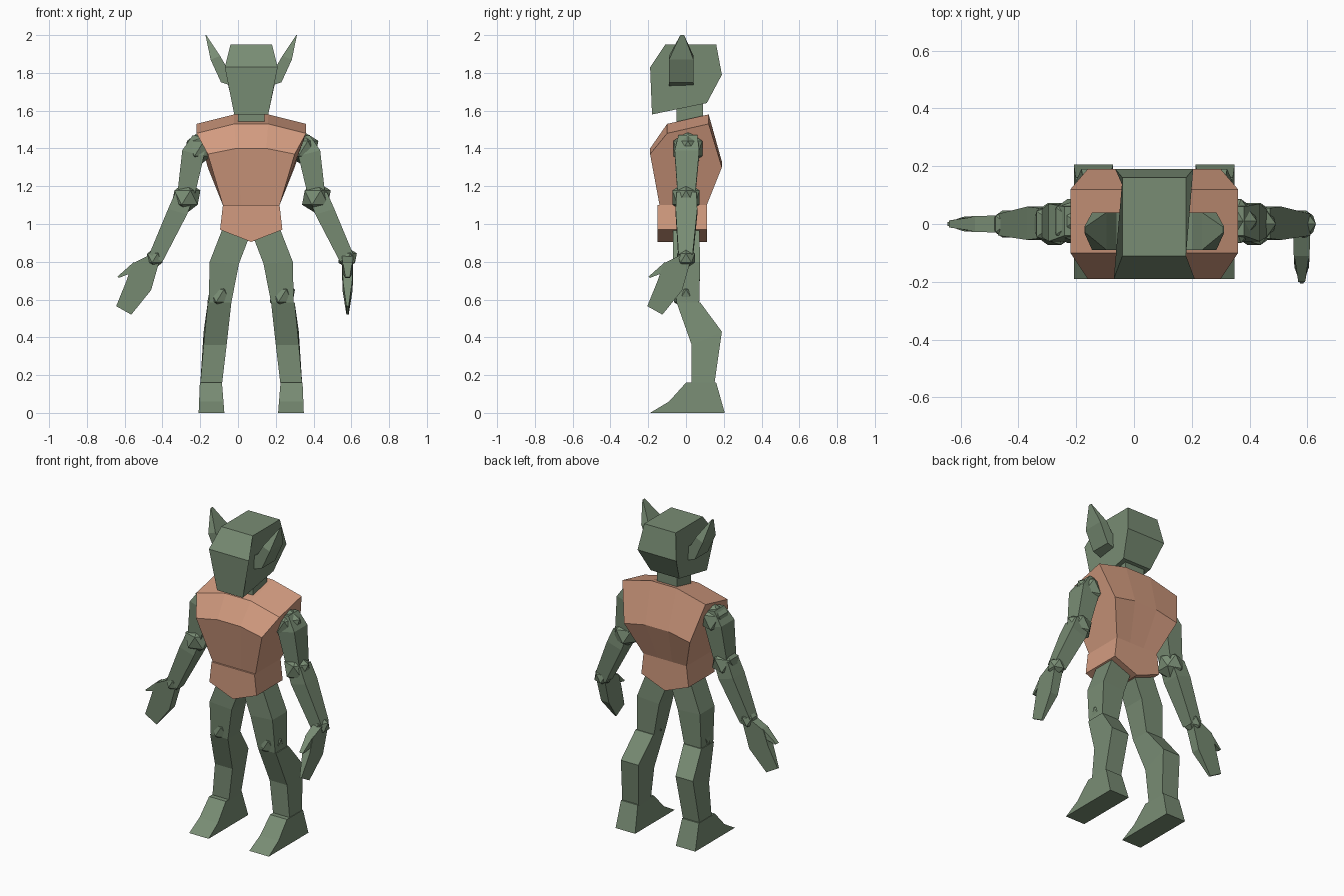
import bpy, bmesh
from mathutils import Vector

if "Cube" in bpy.data.objects:
    bpy.data.objects.remove(bpy.data.objects["Cube"], do_unlink=True)

CX = 0.07  # body midline


def material(name, rgb):
    m = bpy.data.materials.new(name)
    m.use_nodes = True
    m.diffuse_color = (*rgb, 1)
    m.node_tree.nodes["Principled BSDF"].inputs["Base Color"].default_value = (*rgb, 1)
    return m


SKIN = material("green_skin", (0.19, 0.265, 0.175))
SHIRT = material("tan_shirt", (0.65, 0.33, 0.215))


def finish(name, bm, mat):
    bmesh.ops.recalc_face_normals(bm, faces=bm.faces)
    mesh = bpy.data.meshes.new(name)
    bm.to_mesh(mesh)
    bm.free()
    mesh.materials.append(mat)
    obj = bpy.data.objects.new(name, mesh)
    bpy.context.collection.objects.link(obj)
    return obj


def loft(name, rings, mat):
    """Skin a list of equal-length point rings and cap both ends."""
    bm = bmesh.new()
    rows = [[bm.verts.new(p) for p in ring] for ring in rings]
    n = len(rows[0])
    for a, b in zip(rows, rows[1:]):
        for i in range(n):
            j = (i + 1) % n
            bm.faces.new((a[i], a[j], b[j], b[i]))
    bm.faces.new(rows[0])
    bm.faces.new(rows[-1][::-1])
    return finish(name, bm, mat)


def section(s, inner, outer, y0, y1):
    """Rectangle spanning two (offset, z) points, on side s of the midline."""
    (xi, zi), (xo, zo) = inner, outer
    return [(CX + s * xi, y0, zi), (CX + s * xo, y0, zo),
            (CX + s * xo, y1, zo), (CX + s * xi, y1, zi)]


def joint(name, center, radius):
    bm = bmesh.new()
    bmesh.ops.create_icosphere(bm, subdivisions=1, radius=radius)
    bmesh.ops.translate(bm, verts=bm.verts, vec=Vector(center))
    return finish(name, bm, SKIN)


# Head: side profile (y, z, half width) lofted across
profile = [(-0.18, 1.58, 0.09), (-0.19, 1.83, 0.14), (-0.11, 1.95, 0.11),
           (0.16, 1.95, 0.11), (0.19, 1.79, 0.135), (0.11, 1.64, 0.1)]
loft("head", [[(CX + s * w, y, z) for y, z, w in profile] for s in (-1, 1)], SKIN)

# Neck
loft("neck", [[(CX + x, y, z) for x, y in ((-0.07, -0.05), (0.07, -0.05), (0.07, 0.09), (-0.07, 0.09))]
              for z in (1.5, 1.67)], SKIN)

# Chest: rows of (y, inner z, outer z, inner half width, outer half width)
rows = [(-0.14, 1.1, 1.1, 0.05, 0.15), (-0.19, 1.4, 1.37, 0.08, 0.23),
        (-0.1, 1.53, 1.48, 0.09, 0.29), (0.12, 1.58, 1.53, 0.09, 0.29),
        (0.19, 1.33, 1.3, 0.08, 0.23), (0.11, 1.1, 1.1, 0.05, 0.15)]
columns = []
for s, outer in ((-1, True), (-1, False), (1, False), (1, True)):
    columns.append([(CX + s * (wo if outer else wi), y, zo if outer else zi)
                    for y, zi, zo, wi, wo in rows])
loft("chest", columns, SHIRT)

# Hips: pointed prism
outline = [(-0.15, 1.1), (-0.165, 0.97), (0, 0.905), (0.165, 0.97), (0.15, 1.1)]
loft("hips", [[(CX + x, y, z) for x, z in outline] for y in (-0.15, 0.11)], SHIRT)

# Hand outline: (offset, z, half thickness)
PALM = [(0.02, 0.79, 0.03), (-0.02, 0.65, 0.027), (-0.125, 0.52, 0.006),
        (-0.205, 0.565, 0.006), (-0.15, 0.7, 0.025), (-0.12, 0.79, 0.027), (-0.02, 0.84, 0.03)]
THUMB = [(-0.11, 0.8, 0.025), (-0.2, 0.72, 0.012), (-0.19, 0.715, 0.012), (-0.125, 0.74, 0.025)]

for side, s in (("left", 1), ("right", -1)):
    # Ear
    loft(side + "_ear", [
        section(s, (0.09, 1.81), (0.1, 1.73), -0.09, 0.04),
        section(s, (0.13, 1.83), (0.16, 1.75), -0.09, 0.04),
        section(s, (0.165, 1.89), (0.215, 1.87), -0.09, 0.04),
        section(s, (0.238, 2.0), (0.242, 2.0), -0.03, -0.01)], SKIN)

    # Leg
    loft(side + "_thigh", [
        section(s, (0.015, 0.92), (0.15, 0.98), -0.07, 0.07),
        section(s, (0.065, 0.79), (0.22, 0.8), -0.07, 0.075),
        section(s, (0.105, 0.585), (0.225, 0.585), -0.05, 0.07)], SKIN)
    joint(side + "_knee", (CX + s * 0.165, 0, 0.62), 0.075)
    shin = []
    for xi, xo, y0, z0, y1, z1 in ((0.105, 0.23, -0.05, 0.585, 0.075, 0.585),
                                   (0.13, 0.252, 0.03, 0.36, 0.19, 0.43),
                                   (0.155, 0.27, 0.03, 0.15, 0.15, 0.15)):
        shin.append([(CX + s * xi, y0, z0), (CX + s * xo, y0, z0),
                     (CX + s * xo, y1, z1), (CX + s * xi, y1, z1)])
    loft(side + "_shin", shin, SKIN)
    foot = [(-0.19, 0), (-0.09, 0.06), (0, 0.16), (0.16, 0.16), (0.205, 0)]
    loft(side + "_foot", [[(CX + s * (x + d * (0.16 - z)), y, z) for y, z in foot]
                          for x, d in ((0.155, -0.08), (0.272, 0.04))], SKIN)

    # Arm
    joint(side + "_shoulder", (CX + s * 0.275, 0.01, 1.4), 0.09)
    loft(side + "_upper_arm", [
        section(s, (0.24, 1.46), (0.31, 1.47), -0.04, 0.06),
        section(s, (0.25, 1.36), (0.365, 1.39), -0.06, 0.07),
        section(s, (0.3, 1.15), (0.39, 1.17), -0.045, 0.05)], SKIN)
    joint(side + "_elbow", (CX + s * 0.345, 0, 1.14), 0.085)
    loft(side + "_forearm", [
        section(s, (0.305, 1.14), (0.4, 1.17), -0.05, 0.055),
        section(s, (0.34, 1.05), (0.44, 1.08), -0.055, 0.06),
        section(s, (0.47, 0.8), (0.54, 0.84), -0.04, 0.035)], SKIN)
    joint(side + "_wrist", (CX + s * 0.51, 0, 0.82), 0.055)

    # Hand: the left palm points forward, the right palm points sideways
    for part, shape in (("_palm", PALM), ("_thumb", THUMB)):
        if s > 0:
            rings = [[(CX + 0.51 + t * h, u, z) for u, z, h in shape] for t in (-1, 1)]
        else:
            rings = [[(u - 0.44, t * h, z) for u, z, h in shape] for t in (-1, 1)]
        loft(side + part, rings, SKIN)
